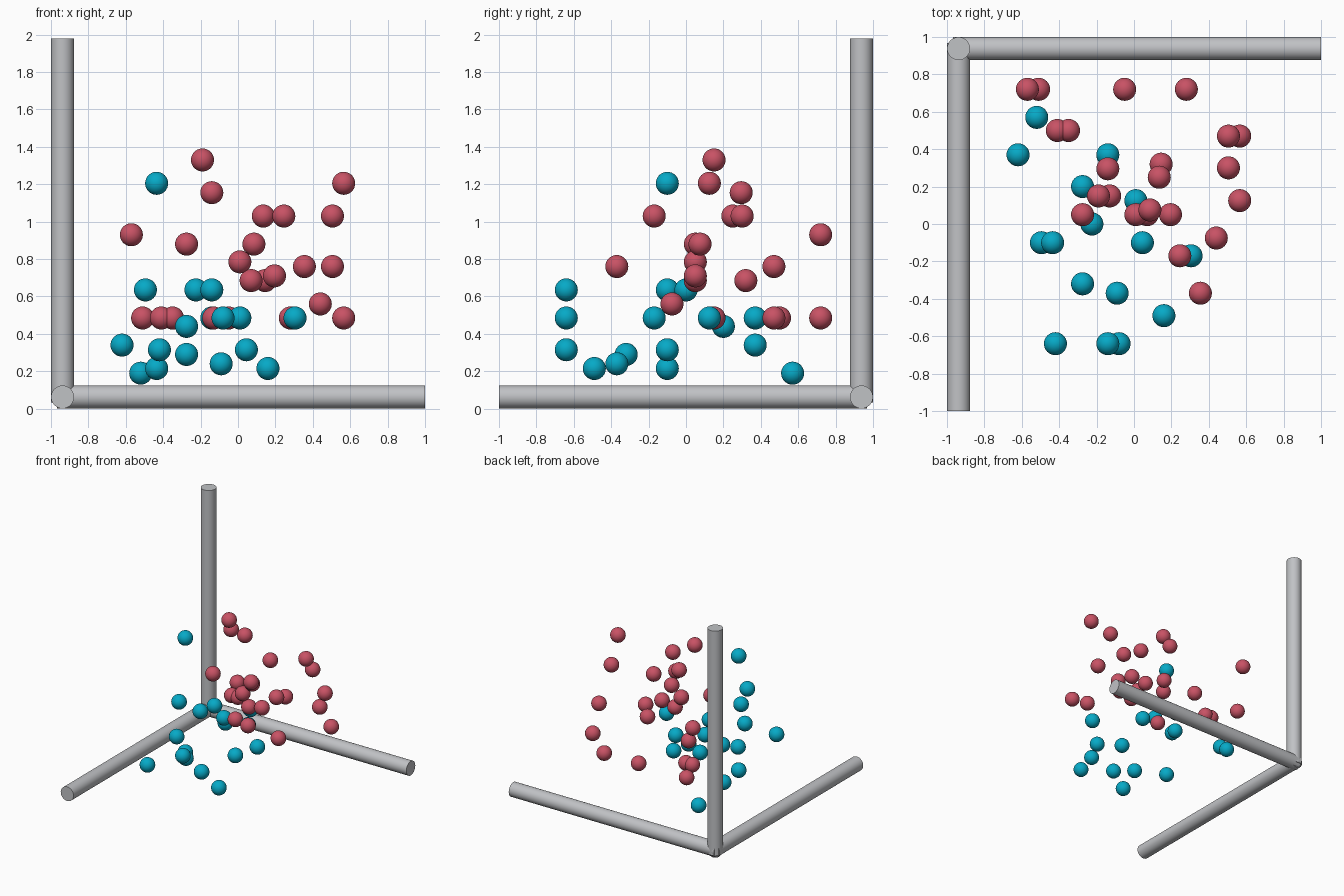
import bpy
from mathutils import Vector

cube = bpy.data.objects.get("Cube")
if cube:
    bpy.data.objects.remove(cube, do_unlink=True)


def material(name, rgb):
    m = bpy.data.materials.new(name)
    m.use_nodes = True
    col = (*rgb, 1.0)
    m.diffuse_color = col
    m.node_tree.nodes["Principled BSDF"].inputs["Base Color"].default_value = col
    return m


grey = material("axis grey", (0.53, 0.54, 0.56))
red = material("rose red", (0.58, 0.085, 0.13))
blue = material("teal blue", (0.002, 0.40, 0.57))

R = 0.0615                             # radius shared by rods and balls
CORNER = Vector((-0.938, 0.938, 0.0625))  # where the rods meet
OVERLAP = 0.03                         # rods run slightly past the corner


def rod(name, direction, length):
    d = Vector(direction)
    centre = CORNER + d * (length - OVERLAP) / 2
    bpy.ops.mesh.primitive_cylinder_add(
        vertices=32, radius=R, depth=length + OVERLAP, location=centre,
        rotation=d.to_track_quat('Z', 'Y').to_euler())
    ob = bpy.context.object
    ob.name = name
    ob.data.materials.append(grey)
    bpy.ops.object.shade_smooth_by_angle()


# Three axis rods
rod("axis_rod_x", (1, 0, 0), 1.938)
rod("axis_rod_y", (0, -1, 0), 1.938)
rod("axis_rod_z", (0, 0, 1), 1.917)

# Two clusters of data points
red_points = [
    (-0.19, 0.15, 1.33), (-0.14, 0.295, 1.155), (0.565, 0.125, 1.205),
    (0.135, 0.25, 1.03), (0.245, -0.17, 1.03), (0.505, 0.30, 1.03),
    (-0.57, 0.72, 0.93), (-0.275, 0.05, 0.88), (0.085, 0.075, 0.88),
    (0.01, 0.05, 0.785), (0.145, 0.32, 0.685), (0.07, 0.05, 0.685),
    (0.195, 0.05, 0.71), (0.355, -0.37, 0.76), (0.505, 0.47, 0.76),
    (0.44, -0.075, 0.56), (-0.51, 0.72, 0.485), (-0.41, 0.50, 0.485),
    (-0.35, 0.50, 0.485), (-0.13, 0.15, 0.485), (0.28, 0.72, 0.485),
    (0.565, 0.47, 0.485), (-0.05, 0.72, 0.485),
]
blue_points = [
    (-0.52, 0.57, 0.19), (-0.62, 0.37, 0.34), (-0.14, 0.37, 0.485),
    (-0.275, 0.20, 0.44), (0.01, 0.125, 0.485), (-0.225, 0.0, 0.635),
    (-0.495, -0.10, 0.635), (-0.435, -0.10, 1.205), (-0.435, -0.10, 0.215),
    (0.045, -0.10, 0.315), (0.305, -0.17, 0.485), (-0.275, -0.32, 0.29),
    (-0.09, -0.37, 0.24), (0.16, -0.49, 0.215), (-0.42, -0.64, 0.315),
    (-0.14, -0.64, 0.635), (-0.08, -0.64, 0.485),
]


def ball_mesh(name, mat):
    bpy.ops.mesh.primitive_uv_sphere_add(segments=32, ring_count=16, radius=R)
    ob = bpy.context.object
    bpy.ops.object.shade_smooth()
    mesh = ob.data
    mesh.name = name
    mesh.materials.append(mat)
    bpy.data.objects.remove(ob, do_unlink=True)
    return mesh


def scatter(name, mat, points):
    bpy.ops.mesh.primitive_uv_sphere_add(segments=32, ring_count=16, radius=R,
                                         location=points[0])
    first = bpy.context.object
    bpy.ops.object.shade_smooth()
    first.name = name + "_01"
    first.data.materials.append(mat)
    for i, p in enumerate(points[1:], 2):
        ob = bpy.data.objects.new(f"{name}_{i:02d}", first.data)
        ob.location = p
        bpy.context.collection.objects.link(ob)


scatter("red_ball", red, red_points)
scatter("blue_ball", blue, blue_points)
